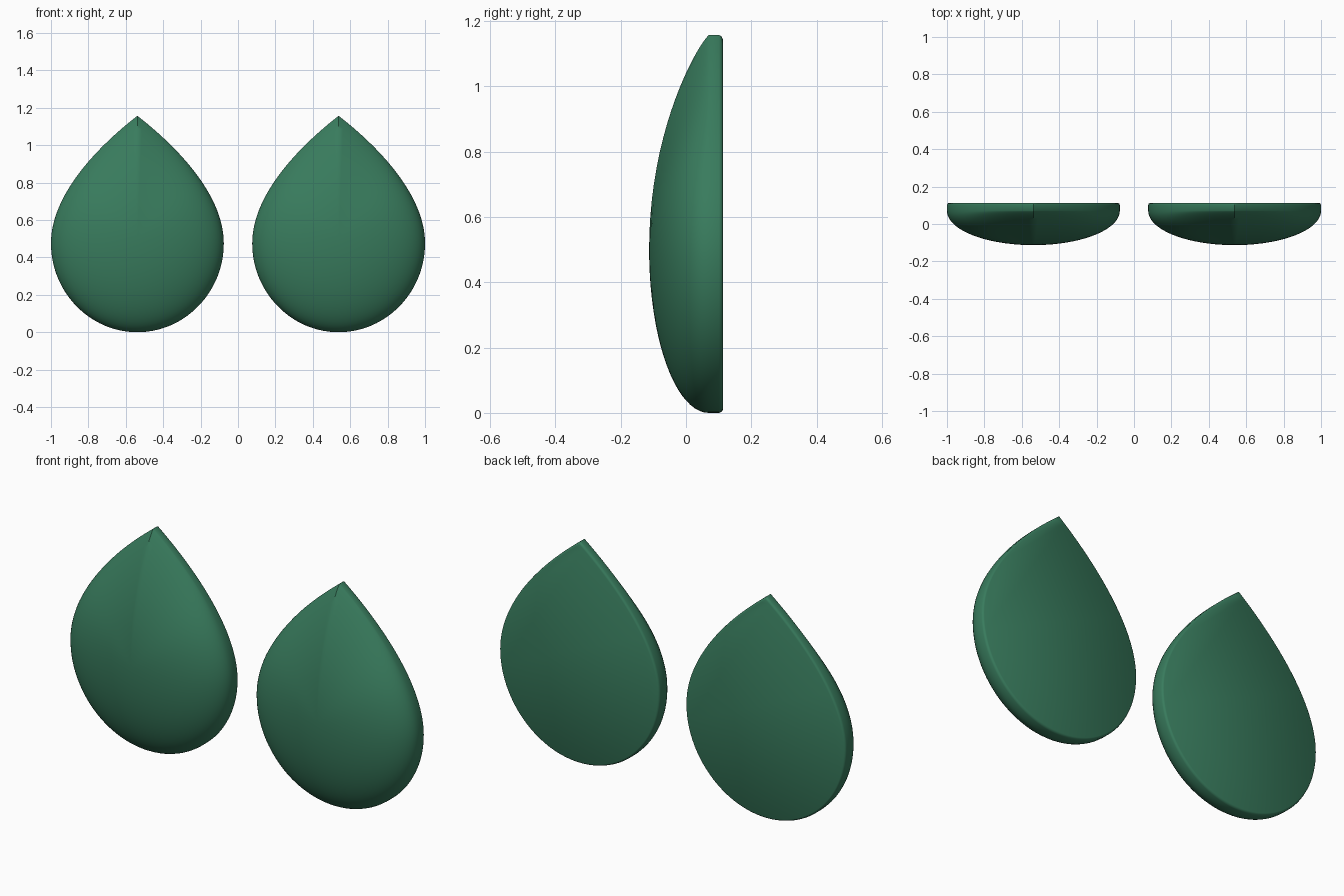
import bpy, bmesh, math
from mathutils import Vector

if "Cube" in bpy.data.objects:
    bpy.data.objects.remove(bpy.data.objects["Cube"])

mat = bpy.data.materials.new("deep_green")
mat.diffuse_color = (0.04, 0.2, 0.11, 1)
mat.use_nodes = True
mat.node_tree.nodes["Principled BSDF"].inputs["Base Color"].default_value = mat.diffuse_color

CZ, BACK, RIM, FRONT = 0.5, 0.113, 0.07, -0.113


def bezier(p0, p1, p2, p3, n):
    for i in range(n):
        t = i / n
        u = 1 - t
        yield tuple(u**3*a + 3*u*u*t*b + 3*u*t*t*c + t**3*d
                    for a, b, c, d in zip(p0, p1, p2, p3))


# Teardrop outline: right half from the tip to the bottom, then mirrored
half = list(bezier((0, 1.157), (0.24, 0.97), (0.462, 0.72), (0.462, 0.475), 28))
half += list(bezier((0.462, 0.475), (0.462, 0.215), (0.255, 0), (0, 0), 28))
outline = half + [(0, 0)] + [(-x, z) for x, z in reversed(half[1:])]


def teardrop(name, cx):
    bm = bmesh.new()

    def ring(s, depth):
        verts = []
        for x, z in outline:
            d = Vector((x, z - CZ))
            y = depth(max(0, d.y / d.length)) if callable(depth) else depth
            verts.append(bm.verts.new((cx + x * s, y, CZ + d.y * s)))
        return verts

    def dome(s):
        # Elliptical section, thinning towards the tip
        return lambda up: RIM + (FRONT - RIM) * (1 - s*s) ** (0.5 + 0.35 * up**4)

    # Domed front, upright rim, softened back edge
    rings = [ring(s, dome(s)) for s in
             (math.sin(i / 20 * math.pi / 2) for i in range(1, 20))]
    rings += [ring(1, RIM), ring(1, BACK - 0.012),
              ring(0.994, BACK - 0.004), ring(0.98, BACK)]
    n = len(outline)
    for a, b in zip(rings, rings[1:]):
        for i in range(n):
            j = (i + 1) % n
            bm.faces.new((a[i], a[j], b[j], b[i]))
    pole = bm.verts.new((cx, FRONT, CZ))
    for i in range(n):
        bm.faces.new((pole, rings[0][(i + 1) % n], rings[0][i]))
    bm.faces.new(rings[-1])
    bmesh.ops.recalc_face_normals(bm, faces=bm.faces)
    me = bpy.data.meshes.new(name)
    bm.to_mesh(me)
    bm.free()
    me.materials.append(mat)
    ob = bpy.data.objects.new(name, me)
    bpy.context.collection.objects.link(ob)
    bpy.ops.object.select_all(action='DESELECT')
    ob.select_set(True)
    bpy.context.view_layer.objects.active = ob
    bpy.ops.object.shade_smooth_by_angle(angle=math.radians(40))


# Matching pair side by side
teardrop("left_teardrop", -0.538)
teardrop("right_teardrop", 0.538)
